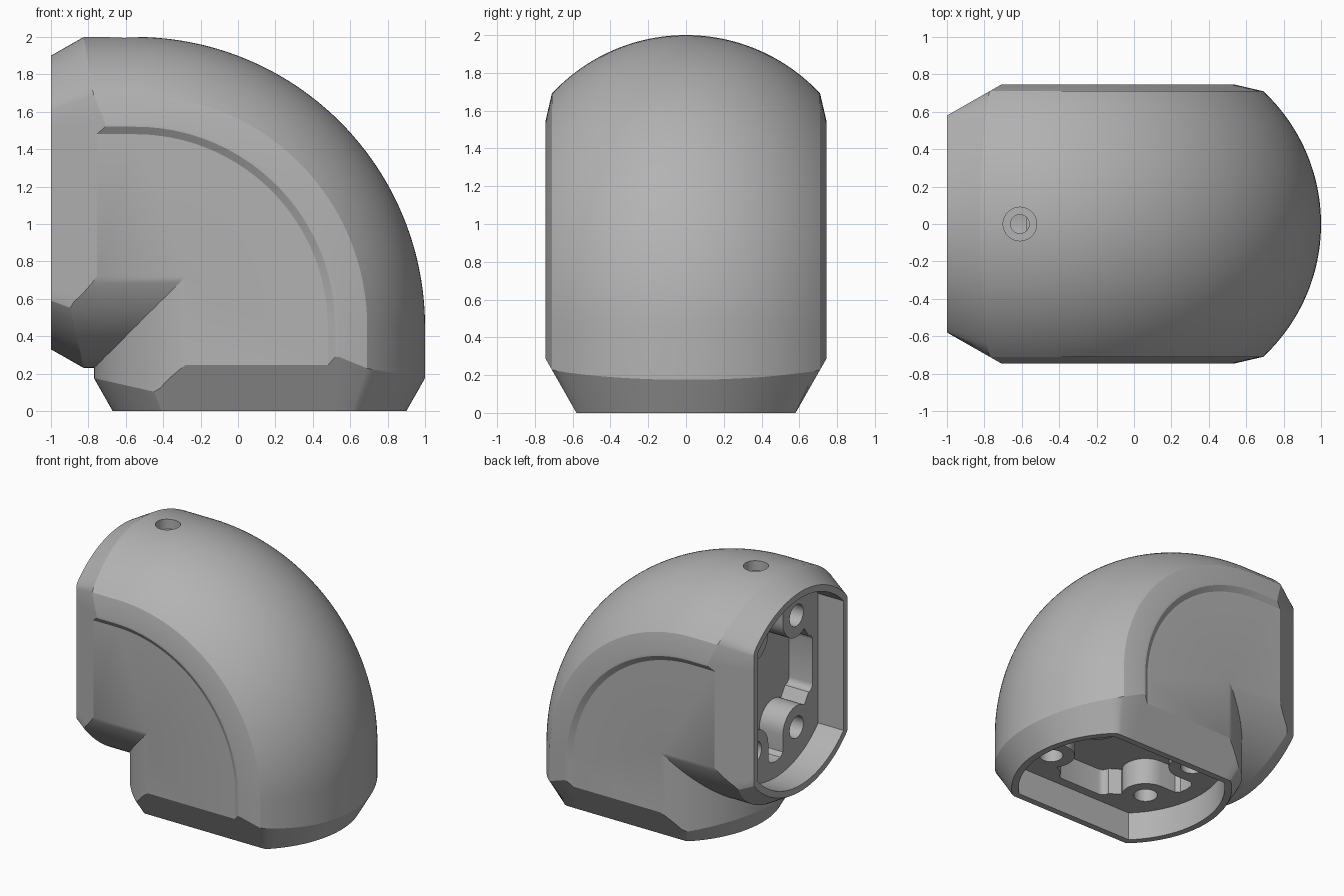
import bpy, bmesh
from math import sin, cos, pi, hypot, asin, radians
from mathutils import Vector

cube = bpy.data.objects.get("Cube")
if cube:
    bpy.data.objects.remove(cube, do_unlink=True)

MID = 1.115          # centre of each open end, measured along the end
BEND = 0.45          # centre of the elbow's outer bend
MITER = 0.72         # below this the two tubes meet in a sharp inner corner
STEPS = 48

grey = bpy.data.materials.new("plain_grey")
grey.use_nodes = True
color = (0.45, 0.45, 0.45, 1)
grey.diffuse_color = color
grey.node_tree.nodes["Principled BSDF"].inputs["Base Color"].default_value = color


def make_object(name, bm):
    bmesh.ops.recalc_face_normals(bm, faces=bm.faces)
    mesh = bpy.data.meshes.new(name)
    bm.to_mesh(mesh)
    bm.free()
    mesh.materials.append(grey)
    obj = bpy.data.objects.new(name, mesh)
    bpy.context.collection.objects.link(obj)
    return obj


def section():
    """Closed tube section as (height, y): domed outside, ridge, flat side, round inside."""
    dome, inner = 0.97, 0.774
    a, b = asin(0.71 / dome), asin(0.72 / inner)
    half = [(2 - dome + dome * cos(a * i / 24), dome * sin(a * i / 24)) for i in range(25)]
    half += [(1.54, 0.745), (1.52, 0.745), (1.48, 0.72)]
    half += [(0.23 + inner - inner * cos(b * i / 24), inner * sin(b * i / 24))
             for i in range(24, -1, -1)]
    return half + [(v, -y) for v, y in half[-2:0:-1]]


def sweep_path(v, y):
    """Path of one section point from the side opening to the bottom opening."""
    off = v - MID
    r = hypot(off, y)
    # the rim tapers inward to a flat-sided round end
    k = min(1, 0.785 / r)
    end_v = MID + off * k
    end_y = max(-0.58, min(0.58, y * k))
    rise = max((r - 0.785) / 0.57, (abs(y) - 0.58) / 0.57, 0.01)
    mid = []
    for i in range(STEPS + 1):
        t = pi / 2 * i / STEPS
        if v <= MITER + 0.001:
            mid.append((v, y, v))
        else:
            mid.append((BEND + (v - BEND) * sin(t), y, BEND + (v - BEND) * cos(t)))
    return ([(0, end_y, end_v), (rise, y, v)] + mid
            + [(v, y, rise), (end_v, end_y, 0)])


# Elbow body
bm = bmesh.new()
rows = [[bm.verts.new((u - 1, y, z)) for u, y, z in sweep_path(v, w)] for v, w in section()]
for i, row in enumerate(rows):
    nxt = rows[(i + 1) % len(rows)]
    for j in range(len(row) - 1):
        bm.faces.new((row[j], row[j + 1], nxt[j + 1], nxt[j]))
for end in (0, -1):
    bm.faces.new([row[end] for row in rows])
bmesh.ops.remove_doubles(bm, verts=bm.verts, dist=0.0001)
body = make_object("elbow_body", bm)


def prism(name, outline, start, stop, place):
    """Extrude an outline of (offset, y) points between two depths."""
    bm = bmesh.new()
    lo, hi = [[bm.verts.new(place(d, o, y)) for o, y in outline] for d in (start, stop)]
    n = len(outline)
    bm.faces.new(lo)
    bm.faces.new(hi)
    for i in range(n):
        bm.faces.new((lo[i], lo[(i + 1) % n], hi[(i + 1) % n], hi[i]))
    return make_object(name, bm)


def circle(o, y, r, n=32):
    return [(o + r * cos(2 * pi * i / n), y + r * sin(2 * pi * i / n)) for i in range(n)]


def mirror_quarter(q):
    """Complete a quarter outline running from the y axis to the offset axis."""
    half = q + [(o, -y) for o, y in reversed(q) if y > 0]
    return half + [(-o, y) for o, y in reversed(half) if o > 0]


def cut(tool):
    tool.hide_render = True
    mod = body.modifiers.new("cut", 'BOOLEAN')
    mod.operation = 'DIFFERENCE'
    mod.solver = 'EXACT'
    mod.object = tool
    bpy.context.view_layer.objects.active = body
    bpy.ops.object.modifier_apply(modifier=mod.name)
    bpy.data.objects.remove(tool, do_unlink=True)


def side_end(d, o, y):
    return Vector((d - 1, y, MID + o))


def bottom_end(d, o, y):
    return Vector((MID + o - 1, y, d))


def top_hole(d, o, y):
    return Vector((o - 0.61, y, d))


# Flat-sided round recess inside the rim
edge = asin(0.53 / 0.735)
arc = [(0.735 * cos(edge * (1 - i / 20)), 0.735 * sin(edge * (1 - i / 20))) for i in range(21)]
arc[-1] = (0.735, 0)
recess = mirror_quarter(arc)

# Pocket outline that leaves a rounded boss around each screw hole
pocket = [(0.17 + 0.05 * sin(i * pi / 8), 0.41 + 0.05 * cos(i * pi / 8)) for i in range(5)]
pocket += [(0.44 - 0.17 * cos(a), 0.26 - 0.17 * sin(a))
           for a in [radians(-35 + 12.5 * i) for i in range(11)]]
pocket += [(0.57, 0.09), (0.6, 0.06), (0.61, 0)]
pocket = mirror_quarter(pocket)

for place in (side_end, bottom_end):
    cut(prism("recess_cutter", recess, -0.1, 0.22, place))
    cut(prism("pocket_cutter", pocket, 0.2, 0.425, place))
    for o in (-0.44, 0.44):
        for y in (-0.26, 0.26):
            cut(prism("screw_hole_cutter", circle(o, y, 0.085), 0.2, 0.45, place))

# Stepped hole through the top
cut(prism("counterbore_cutter", circle(0, 0, 0.09), 1.92, 2.1, top_hole))
cut(prism("top_hole_cutter", circle(0, 0, 0.05), 1.6, 2.0, top_hole))

bpy.ops.object.select_all(action='DESELECT')
body.select_set(True)
bpy.context.view_layer.objects.active = body
bpy.ops.object.shade_smooth_by_angle(angle=radians(25))
